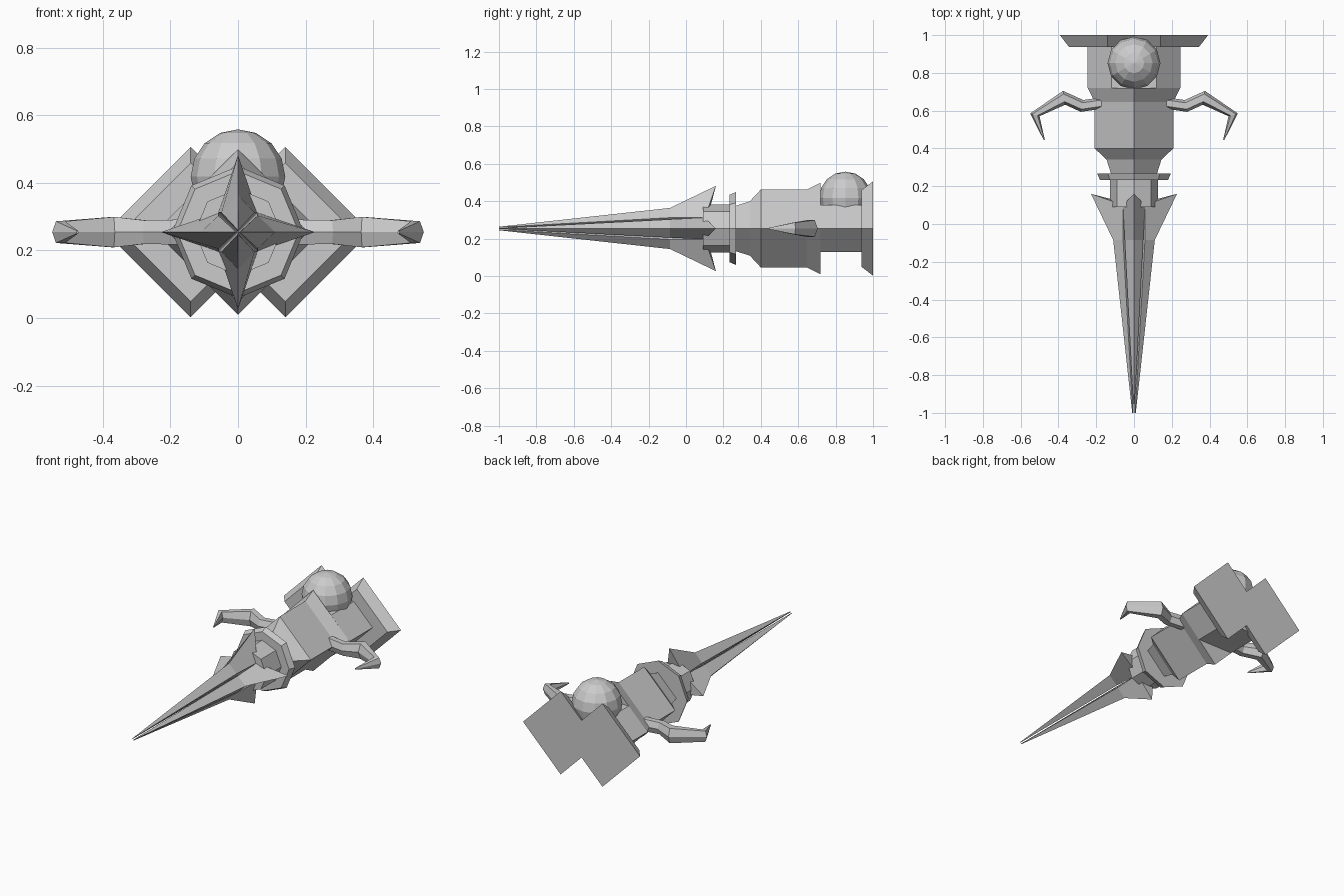
import bpy, bmesh
from math import sin, cos, pi
from mathutils import Vector, Matrix

if "Cube" in bpy.data.objects:
    bpy.data.objects.remove(bpy.data.objects["Cube"])

ZC = 0.254  # height of the long axis


def loft(name, rings):
    """Skin a list of equal-sized point rings into a closed flat-shaded solid."""
    bm = bmesh.new()
    loops = [[bm.verts.new(p) for p in r] for r in rings]
    n = len(rings[0])
    for a, b in zip(loops, loops[1:]):
        for i in range(n):
            j = (i + 1) % n
            bm.faces.new((a[i], a[j], b[j], b[i]))
    bm.faces.new(loops[0])
    bm.faces.new(loops[-1])
    bmesh.ops.recalc_face_normals(bm, faces=bm.faces[:])
    me = bpy.data.meshes.new(name)
    bm.to_mesh(me)
    bm.free()
    ob = bpy.data.objects.new(name, me)
    bpy.context.collection.objects.link(ob)
    return ob


def ring(y, r, n, x=0.0):
    """Regular polygon around the long axis, with corners on the x and z axes."""
    return [(x + r * cos(2 * pi * i / n), y, ZC + r * sin(2 * pi * i / n)) for i in range(n)]


# Square-section body, flaring towards the rear
loft("body", [ring(y, r, 4) for y, r in
              ((0.25, 0.12), (0.27, 0.123), (0.341, 0.145), (0.40, 0.208), (0.645, 0.208), (0.72, 0.245))])

# Rear body with flattened top and bottom
rear = [(0.245, 0), (0.12, 0.125), (-0.12, 0.125), (-0.245, 0), (-0.12, -0.125), (0.12, -0.125)]
loft("rear_body", [[(x, y, ZC + z) for x, z in rear] for y in (0.719, 0.97)])

# Octagonal neck and collar
loft("neck", [ring(0.09, 0.128, 8), ring(0.26, 0.128, 8)])
loft("collar", [ring(0.232, 0.18, 8), ring(0.268, 0.195, 8)])

# Two tapered diamond plates at the back
for side, sx in (("right", 1), ("left", -1)):
    loft("back_plate_" + side, [ring(0.938, 0.205, 4, sx * 0.14), ring(1.0, 0.252, 4, sx * 0.14)])

# Four long prongs, each with a flared barb (across, outward, along y)
kite = [(0, 0.11), (0.049, 0.058), (0, 0.008), (-0.049, 0.058)]
prong = [[(a * 0.03, 0.004 + b * 0.05, -1.0) for a, b in kite],
         [(a, b, -0.085) for a, b in kite],
         [(0, 0.228, 0.16), (0.058, 0.058, 0.10), (0, 0, 0.10), (-0.058, 0.058, 0.10)]]
for k in range(4):
    rot = Matrix.Rotation(k * pi / 2, 3, 'Y')
    loft("prong_%d" % (k + 1),
         [[rot @ Vector((a, y, b)) + Vector((0, 0, ZC)) for a, b, y in r] for r in prong])

# Hooked side arms: x, y, half width, half height, section direction in plan
path = [(0.17, 0.64, 0.03, 0.037, (0.1, 1)), (0.275, 0.625, 0.032, 0.035, (-0.2, 1)),
        (0.37, 0.668, 0.037, 0.045, (0.15, 1)), (0.525, 0.578, 0.026, 0.032, (1, 0.3)),
        (0.475, 0.445, 0.003, 0.004, (1, -0.3))]
for side, sx in (("right", 1), ("left", -1)):
    rings = []
    for x, y, w, h, d in path:
        u = Vector((d[0], d[1], 0)).normalized()
        c = Vector((x, y, ZC))
        pts = [c + u * w * s + Vector((0, 0, h * t))
               for s, t in ((1, 0), (0.55, 1), (-0.55, 1), (-1, 0), (-0.55, -1), (0.55, -1))]
        rings.append([(sx * p.x, p.y, p.z) for p in pts])
    loft("side_arm_" + side, rings)

# Faceted dome on top of the rear body
bpy.ops.mesh.primitive_uv_sphere_add(segments=12, ring_count=8, radius=0.14, location=(0, 0.852, 0.418))
bpy.context.object.name = "dome"
